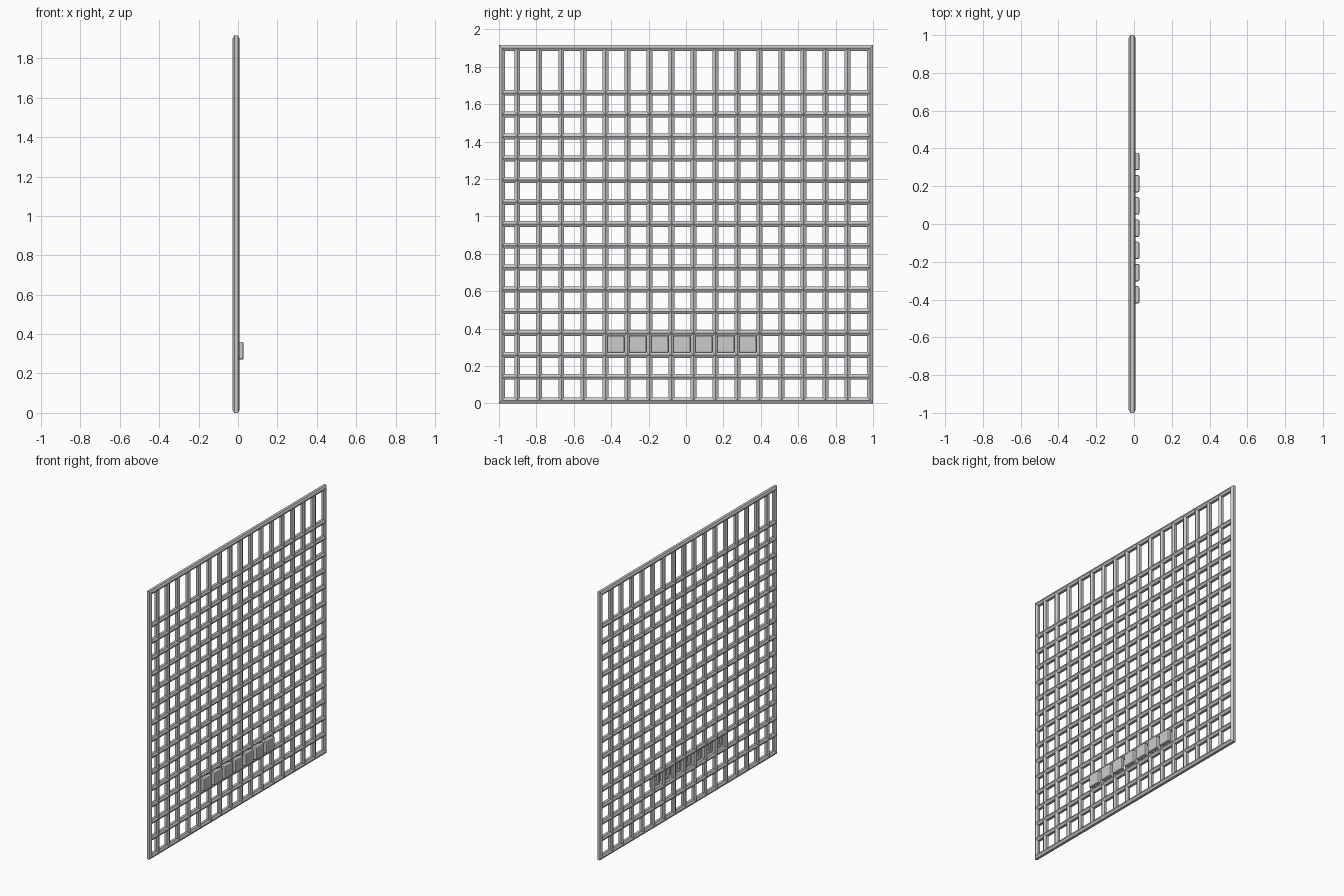
import bpy, bmesh, math
from mathutils import Matrix, Vector

if "Cube" in bpy.data.objects:
    bpy.data.objects.remove(bpy.data.objects["Cube"])

grey = bpy.data.materials.new("light_grey")
grey.use_nodes = True
grey.diffuse_color = (0.6, 0.6, 0.6, 1)
grey.node_tree.nodes["Principled BSDF"].inputs["Base Color"].default_value = (0.6, 0.6, 0.6, 1)

R = 0.018                 # bar radius, ridges face +x and -x
H = R * math.sqrt(3) / 2  # half thickness across the flats
BAR_X = -0.010
HEIGHT = 1.915
EDGE = 1 - H              # centre line of the side rails
LOW, HIGH = H, HEIGHT - H
STEP_Y, STEP_Z = 0.1177, 0.1168
HEX = [(R * math.cos(i * math.pi / 3), R * math.sin(i * math.pi / 3)) for i in range(6)]


def finish(name, bm):
    bmesh.ops.recalc_face_normals(bm, faces=bm.faces)
    mesh = bpy.data.meshes.new(name)
    bm.to_mesh(mesh)
    bm.free()
    mesh.materials.append(grey)
    obj = bpy.data.objects.new(name, mesh)
    bpy.context.collection.objects.link(obj)
    return obj


def bridge(bm, a, b):
    for i in range(len(a)):
        j = (i + 1) % len(a)
        bm.faces.new((a[i], a[j], b[j], b[i]))


def bar(bm, start, end, side):
    """Hexagonal bar; side is the in-plane direction across it."""
    rings = [[bm.verts.new(p + Vector((u, 0, 0)) + side * v) for u, v in HEX]
             for p in (start, end)]
    bridge(bm, *rings)
    for ring in rings:
        bm.faces.new(ring)


# Outer frame with mitred corners
bm = bmesh.new()
corners = [(-1, -1), (1, -1), (1, 1), (-1, 1)]
mid = (LOW + HIGH) / 2
rings = [[bm.verts.new((BAR_X + u, sy * (EDGE + v), mid + sz * (HIGH - mid + v)))
          for u, v in HEX] for sy, sz in corners]
for k in range(4):
    bridge(bm, rings[k], rings[(k + 1) % 4])
finish("outer_frame", bm)

# Upright bars
bm = bmesh.new()
for i in range(16):
    y = -0.902 + i * STEP_Y
    bar(bm, Vector((BAR_X, y, LOW)), Vector((BAR_X, y, HIGH)), Vector((0, 1, 0)))
finish("upright_bars", bm)

# Cross bars
bm = bmesh.new()
for i in range(14):
    z = 0.142 + i * STEP_Z
    bar(bm, Vector((BAR_X, -EDGE, z)), Vector((BAR_X, EDGE, z)), Vector((0, 0, 1)))
finish("cross_bars", bm)

# Row of hollow-backed caps fixed over seven openings
for i in range(7):
    bm = bmesh.new()
    place = Matrix.Translation((0.016, -0.375 + i * STEP_Y, 0.316))
    bmesh.ops.create_cube(bm, size=1, matrix=place @ Matrix.Diagonal((0.024, 0.092, 0.09, 1)))
    back = min(bm.faces, key=lambda f: f.calc_center_median().x)
    rounded = [e for e in bm.edges if e not in back.edges[:]]
    bmesh.ops.bevel(bm, geom=rounded, offset=0.007, segments=2, profile=0.5, affect='EDGES')
    back = min(bm.faces, key=lambda f: f.calc_center_median().x)
    bmesh.ops.inset_region(bm, faces=[back], thickness=0.02)
    hole = bmesh.ops.extrude_discrete_faces(bm, faces=[back])["faces"][0]
    bmesh.ops.translate(bm, verts=hole.verts[:], vec=(0.014, 0, 0))
    finish(f"cap_{i + 1}", bm)
